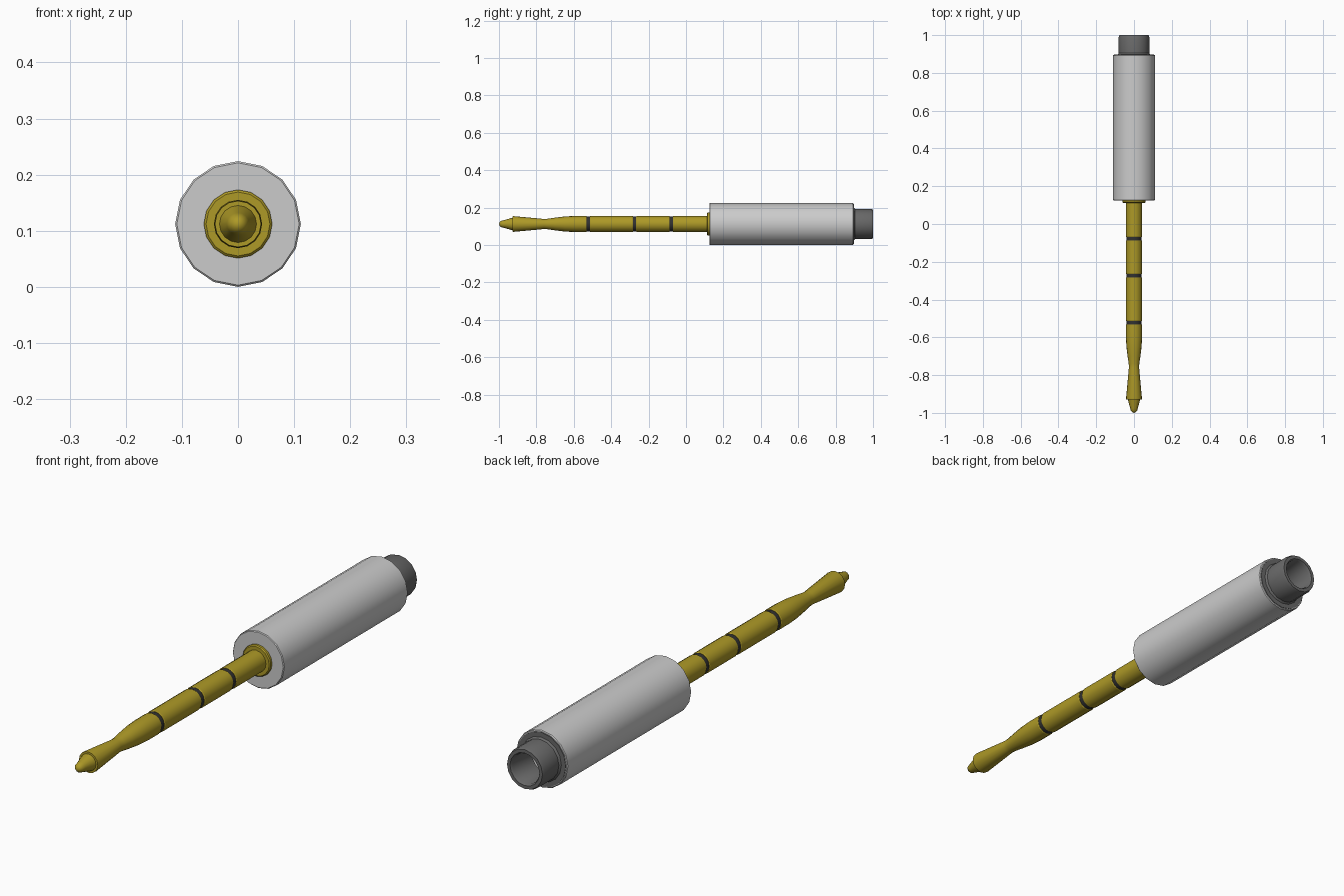
import bpy, bmesh, math

if "Cube" in bpy.data.objects:
    bpy.data.objects.remove(bpy.data.objects["Cube"])

SIDES = 16
AXIS_Z = 0.112


def material(name, rgb):
    m = bpy.data.materials.new(name)
    m.diffuse_color = (*rgb, 1)
    m.use_nodes = True
    m.node_tree.nodes["Principled BSDF"].inputs["Base Color"].default_value = m.diffuse_color
    return m


GOLD = material("gold", (0.42, 0.32, 0.02))
BLACK = material("black", (0.03, 0.03, 0.03))
DARK = material("dark_grey", (0.14, 0.14, 0.14))


def lathe(name, profile, mat=None, closed=False):
    """Turn a profile of (y, radius) points around the long axis."""
    bm = bmesh.new()
    rings = []
    for y, r in profile:
        if r == 0:
            rings.append([bm.verts.new((0, y, AXIS_Z))] * SIDES)
        else:
            angles = [2 * math.pi * i / SIDES for i in range(SIDES)]
            rings.append([bm.verts.new((r * math.sin(a), y, AXIS_Z + r * math.cos(a)))
                          for a in angles])
    pairs = list(zip(rings, rings[1:]))
    if closed:
        pairs.append((rings[-1], rings[0]))
    for a, b in pairs:
        for i in range(SIDES):
            j = (i + 1) % SIDES
            bm.faces.new(list(dict.fromkeys((a[i], a[j], b[j], b[i]))))
    bmesh.ops.recalc_face_normals(bm, faces=bm.faces)
    mesh = bpy.data.meshes.new(name)
    bm.to_mesh(mesh)
    bm.free()
    ob = bpy.data.objects.new(name, mesh)
    bpy.context.collection.objects.link(ob)
    if mat:
        mesh.materials.append(mat)
    bpy.ops.object.select_all(action='DESELECT')
    ob.select_set(True)
    bpy.context.view_layer.objects.active = ob
    bpy.ops.object.shade_smooth_by_angle(angle=math.radians(32))
    return ob


# Handle: hollow sleeve, closed at the front, open behind the collar
lathe("handle", [(0.125, 0), (0.125, 0.109), (0.128, 0.112), (0.892, 0.112),
                 (0.895, 0.109), (0.895, 0.1), (0.14, 0.1), (0.14, 0)])

# Cable collar: end disc and short tube with an open bore
lathe("cable_collar", [(0.875, 0.099), (0.894, 0.106), (0.897, 0.106), (0.897, 0.087),
                       (0.904, 0.081), (0.99, 0.081), (1.0, 0.077), (1.0, 0.064),
                       (0.992, 0.059), (0.875, 0.057)], DARK, closed=True)

# Shaft flange where the plug leaves the handle
lathe("shaft_flange", [(0.14, 0), (0.14, 0.061), (0.116, 0.061), (0.112, 0.057),
                       (0.112, 0)], GOLD)

# Contact sleeves and the insulating rings between them
R = 0.043
GAP = 0.009
ring_ys = [-0.078, -0.275, -0.523]
start = 0.125
for n, y in enumerate(ring_ys, 1):
    end = y + GAP
    lathe(f"contact_sleeve_{n}", [(start, 0), (start, R - 0.002), (start - 0.003, R),
                                  (end + 0.003, R), (end, R - 0.002), (end, 0)], GOLD)
    lathe(f"insulating_ring_{n}", [(end, 0), (end, R - 0.003),
                                   (y - GAP, R - 0.003), (y - GAP, 0)], BLACK)
    start = y - GAP

# Contact tip: waisted neck, flared head and rounded nose
lathe("contact_tip", [(start, 0), (start, R - 0.002), (start - 0.003, R), (-0.6, R),
                      (-0.65, 0.040), (-0.70, 0.034), (-0.74, 0.028), (-0.76, 0.027),
                      (-0.922, 0.042), (-0.928, 0.041), (-0.928, 0.033), (-0.94, 0.030),
                      (-0.975, 0.020), (-0.988, 0.017), (-0.996, 0.010), (-1.0, 0)], GOLD)
